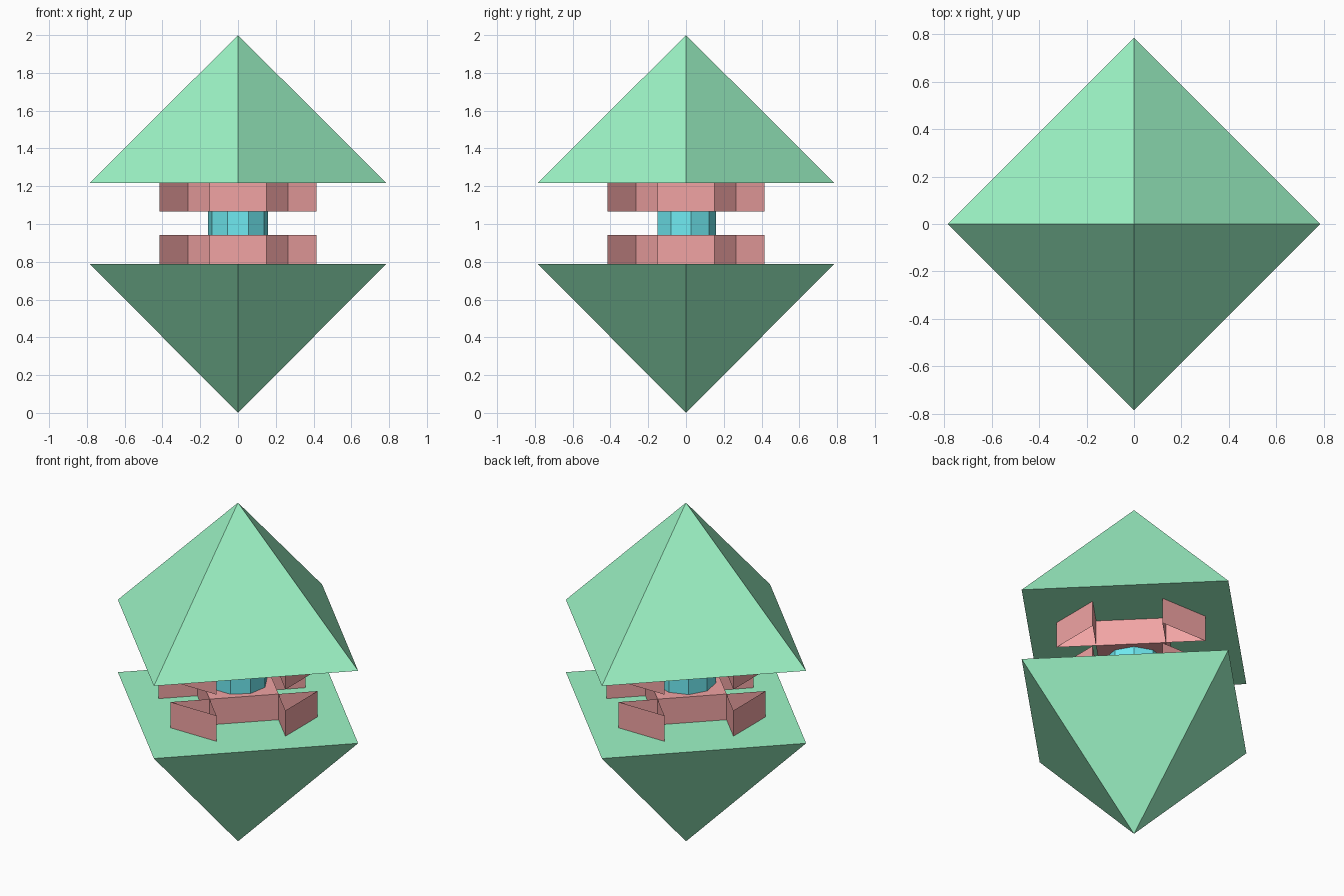
import bpy
from math import sin, cos, pi

if "Cube" in bpy.data.objects:
    bpy.data.objects.remove(bpy.data.objects["Cube"])


def material(name, rgb):
    m = bpy.data.materials.new(name)
    m.diffuse_color = (*rgb, 1)
    m.use_nodes = True
    m.node_tree.nodes["Principled BSDF"].inputs["Base Color"].default_value = m.diffuse_color
    return m


def make(name, verts, faces, mat):
    me = bpy.data.meshes.new(name)
    me.from_pydata(verts, [], faces)
    me.materials.append(mat)
    ob = bpy.data.objects.new(name, me)
    bpy.context.collection.objects.link(ob)
    return ob


def ring(n, r, z):
    # first point lies on +y, then counter-clockwise
    return [(-r * sin(2 * pi * i / n), r * cos(2 * pi * i / n), z) for i in range(n)]


def pyramid(name, r, z_base, z_tip, mat):
    verts = ring(4, r, z_base) + [(0, 0, z_tip)]
    up = z_tip > z_base
    base = (3, 2, 1, 0) if up else (0, 1, 2, 3)
    sides = [(i, (i + 1) % 4, 4) if up else ((i + 1) % 4, i, 4) for i in range(4)]
    return make(name, verts, [base] + sides, mat)


def prism(name, n, r, z0, z1, mat):
    verts = ring(n, r, z0) + ring(n, r, z1)
    sides = [(i, (i + 1) % n, n + (i + 1) % n, n + i) for i in range(n)]
    caps = [tuple(reversed(range(n))), tuple(range(n, 2 * n))]
    return make(name, verts, sides + caps, mat)


def finned_collar(name, r, r_out, half, z0, z1, mat):
    # square core with corners on the axes
    verts = ring(4, r, z0) + ring(4, r, z1)
    faces = [(i, (i + 1) % 4, 4 + (i + 1) % 4, 4 + i) for i in range(4)]
    faces += [(3, 2, 1, 0), (4, 5, 6, 7)]
    # open triangular fin flaring out from each corner
    for k in range(4):
        c, s = round(cos(k * pi / 2)), round(sin(k * pi / 2))
        b = len(verts)
        for z in (z0, z1):
            for x, y in ((r, 0), (r_out, -half), (r_out, half)):
                verts.append((x * c - y * s, x * s + y * c, z))
        faces += [(b + i, b + (i + 1) % 3, b + 3 + (i + 1) % 3, b + 3 + i) for i in range(3)]
    return make(name, verts, faces, mat)


green = material("green", (0.34, 0.92, 0.57))
red = material("red", (0.88, 0.37, 0.37))
cyan = material("cyan", (0.16, 0.82, 0.88))

# green pyramids
pyramid("upper_pyramid", 0.785, 1.217, 2.0, green)
pyramid("lower_pyramid", 0.785, 0.789, 0.0, green)

# red collars
finned_collar("upper_collar", 0.265, 0.415, 0.15, 1.065, 1.217, red)
finned_collar("lower_collar", 0.265, 0.415, 0.15, 0.789, 0.941, red)

# nine-sided core
prism("core", 9, 0.16, 0.941, 1.065, cyan)
